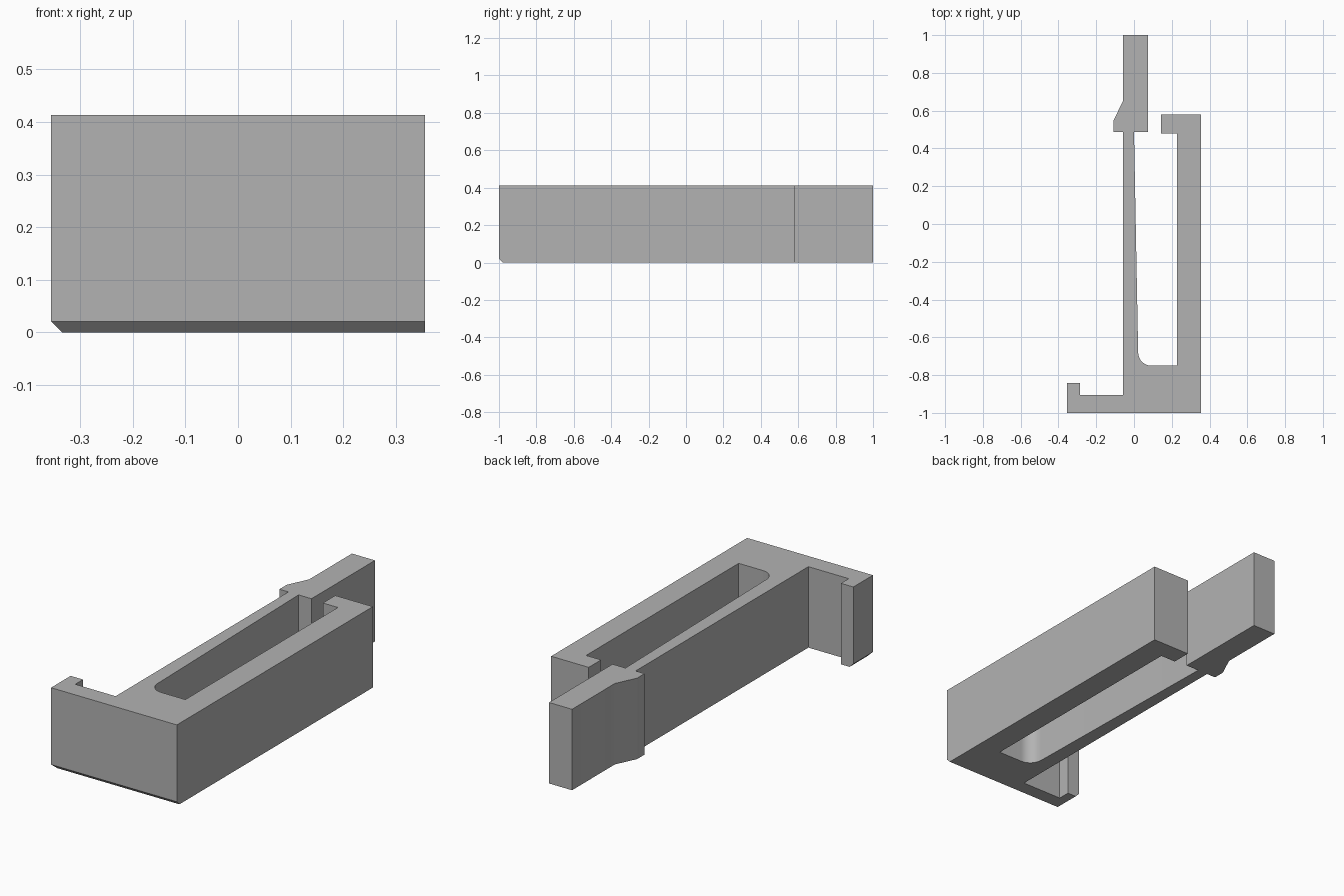
import bpy
import bmesh
import math
from mathutils import Vector

if "Cube" in bpy.data.objects:
    bpy.data.objects.remove(bpy.data.objects["Cube"], do_unlink=True)

HEIGHT = 0.413
HALF_W = 0.355
CHAMFER = 0.021

grey = bpy.data.materials.new("plain grey")
grey.use_nodes = True
colour = (0.45, 0.45, 0.45, 1)
grey.diffuse_color = colour
grey.node_tree.nodes["Principled BSDF"].inputs["Base Color"].default_value = colour


def arc(cx, cy, r, start, end, steps):
    """Points along a circular arc, angles in degrees."""
    angles = [math.radians(start + (end - start) * i / steps) for i in range(steps + 1)]
    return [(cx + r * math.cos(a), cy + r * math.sin(a)) for a in angles]


# Plan outline, counter-clockwise
base_and_rail = [(-HALF_W, -1), (HALF_W, -1), (HALF_W, 0.58), (0.143, 0.58),
                 (0.143, 0.48), (0.228, 0.48), (0.228, -0.75)]
slot_fillet = arc(0.092, -0.68, 0.07, 270, 182, 10)
latch_arm = [(0.0, 0.488), (0.073, 0.488), (0.073, 1), (-0.057, 1), (-0.057, 0.655),
             (-0.108, 0.548), (-0.108, 0.488), (-0.057, 0.488), (-0.057, -0.905)]
end_lip = [(-0.285, -0.905), (-0.285, -0.842), (-HALF_W, -0.842)]
outline = base_and_rail + slot_fillet + latch_arm + end_lip

# Extrude the outline upward
bm = bmesh.new()
floor = bm.faces.new([bm.verts.new((x, y, 0)) for x, y in outline])
extruded = bmesh.ops.extrude_face_region(bm, geom=[floor], use_keep_orig=True)
top_verts = [g for g in extruded["geom"] if isinstance(g, bmesh.types.BMVert)]
bmesh.ops.translate(bm, verts=top_verts, vec=(0, 0, HEIGHT))

# Chamfer the lower front edge and the lower edge of the lip
for point, normal in (((0, -1, CHAMFER), (0, -1, -1)),
                      ((-HALF_W, 0, CHAMFER), (-1, 0, -1))):
    cut = bmesh.ops.bisect_plane(
        bm, geom=bm.verts[:] + bm.edges[:] + bm.faces[:], dist=1e-5,
        plane_co=Vector(point), plane_no=Vector(normal).normalized(), clear_outer=True)
    rim = [e for e in bm.edges if e.is_boundary]
    bmesh.ops.holes_fill(bm, edges=rim, sides=0)
bmesh.ops.recalc_face_normals(bm, faces=bm.faces[:])

mesh = bpy.data.meshes.new("latch_bracket")
bm.to_mesh(mesh)
bm.free()
mesh.materials.append(grey)
bracket = bpy.data.objects.new("latch_bracket", mesh)
bpy.context.collection.objects.link(bracket)

# Smooth the fillet while keeping corners sharp
bpy.ops.object.select_all(action="DESELECT")
bracket.select_set(True)
bpy.context.view_layer.objects.active = bracket
bpy.ops.object.shade_smooth_by_angle(angle=math.radians(30))
